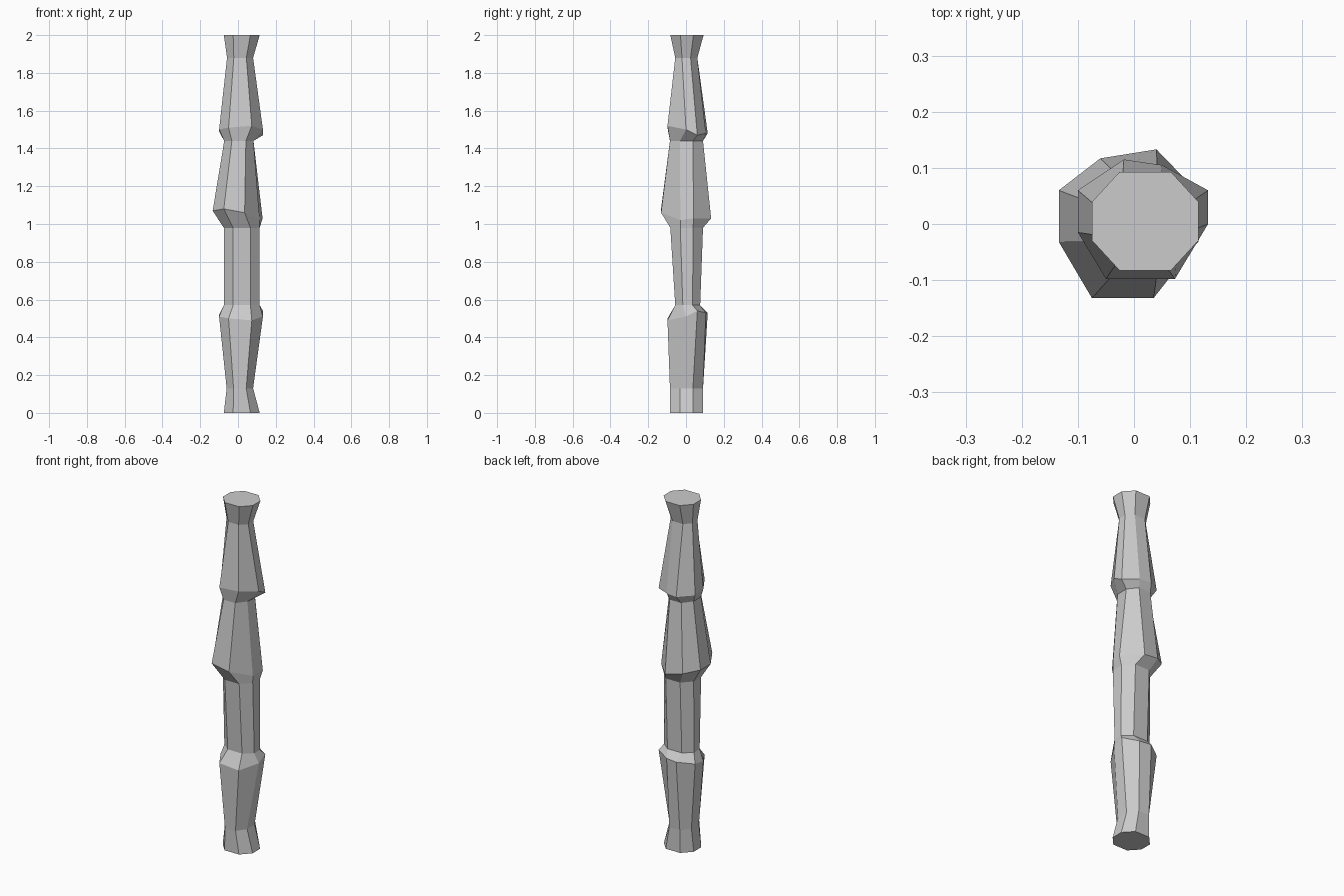
import bpy
import bmesh

cube = bpy.data.objects.get("Cube")
if cube:
    bpy.data.objects.remove(cube, do_unlink=True)

# Pale grey column colour
grey = bpy.data.materials.new("pale_grey")
grey.use_nodes = True
colour = (0.6, 0.6, 0.6, 1)
grey.diffuse_color = colour
grey.node_tree.nodes["Principled BSDF"].inputs["Base Color"].default_value = colour


def octagon(x0, x1, y0, y1, z):
    """Bevelled rectangle with eight corners, counter-clockwise from the front left."""
    cx, cy = (x0 + x1) / 2, (y0 + y1) / 2
    rx, ry = (x1 - x0) / 2, (y1 - y0) / 2
    a, b = 0.48, 0.39
    signs = [(-a, -1), (a, -1), (1, -b), (1, b), (a, 1), (-a, 1), (-1, b), (-1, -b)]
    return [(cx + rx * u, cy + ry * v, z) for u, v in signs]


def bulge(outline, heights):
    return [(x, y, z) for (x, y), z in zip(outline, heights)]


# Irregular swollen joints
small = [(-0.05, -0.098), (0.073, -0.098), (0.132, 0.0), (0.132, 0.06),
         (0.05, 0.105), (-0.018, 0.115), (-0.1, 0.06), (-0.1, -0.015)]
small_z = [1.51, 1.52, 1.5, 1.47, 1.48, 1.48, 1.49, 1.5]
large = [(-0.075, -0.132), (0.035, -0.132), (0.115, -0.03), (0.13, 0.04),
         (0.04, 0.133), (-0.06, 0.117), (-0.134, 0.06), (-0.134, -0.032)]
large_z = [1.08, 1.06, 1.02, 1.03, 1.03, 1.05, 1.07, 1.07]

rings = [
    octagon(-0.075, 0.115, -0.085, 0.09, 0),
    octagon(-0.06, 0.08, -0.085, 0.09, 0.13),
    bulge(small, [2.01 - z for z in small_z]),
    octagon(-0.075, 0.115, -0.057, 0.075, 0.57),
    octagon(-0.075, 0.115, -0.083, 0.09, 0.98),
    bulge(large, large_z),
    octagon(-0.073, 0.082, -0.085, 0.09, 1.44),
    bulge(small, small_z),
    octagon(-0.058, 0.08, -0.057, 0.06, 1.88),
    octagon(-0.075, 0.115, -0.083, 0.093, 2),
]

# Faceted column lofted through the rings
bm = bmesh.new()
loops = [[bm.verts.new(p) for p in ring] for ring in rings]
for low, high in zip(loops, loops[1:]):
    for i in range(8):
        j = (i + 1) % 8
        bm.faces.new((low[i], low[j], high[j], high[i]))
bm.faces.new(loops[0][::-1])
bm.faces.new(loops[-1])

mesh = bpy.data.meshes.new("column")
bm.to_mesh(mesh)
bm.free()
mesh.materials.append(grey)
column = bpy.data.objects.new("column", mesh)
bpy.context.collection.objects.link(column)
